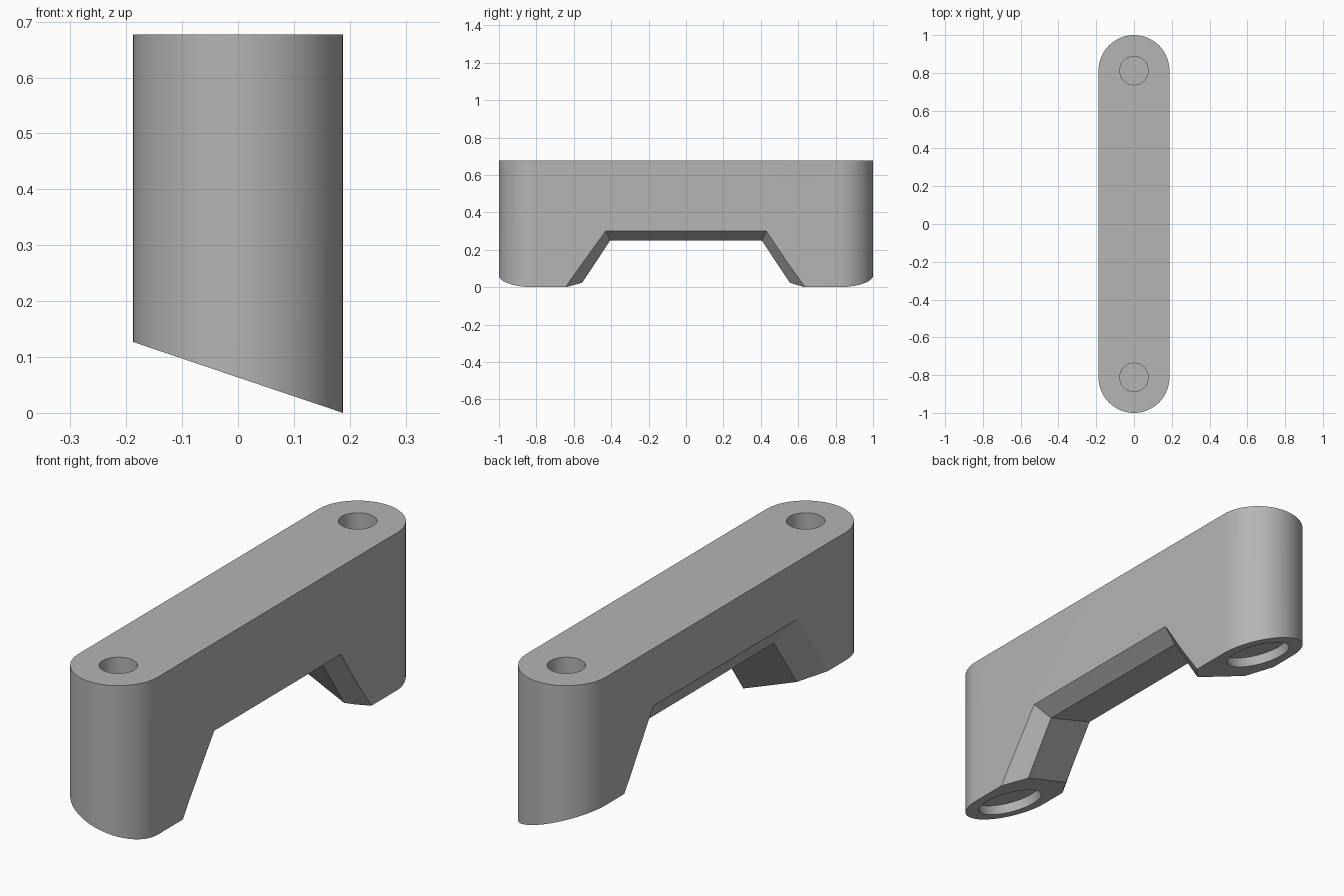
import bpy, bmesh, math
from mathutils import Matrix, Vector

cube = bpy.data.objects.get("Cube")
if cube:
    bpy.data.objects.remove(cube, do_unlink=True)

HALF, TOP, RISE = 0.188, 0.677, 0.127      # half width, height, rise of the sloped foot
END = 1 - HALF                             # centre of each rounded end
SLOPE = RISE / (2 * HALF)

grey = bpy.data.materials.new("grey_plastic")
grey.use_nodes = True
colour = (0.46, 0.46, 0.46, 1)
grey.diffuse_color = colour
grey.node_tree.nodes["Principled BSDF"].inputs["Base Color"].default_value = colour


def foot_z(x):
    return (HALF - x) * SLOPE


def make(name, bm):
    bmesh.ops.recalc_face_normals(bm, faces=bm.faces)
    mesh = bpy.data.meshes.new(name)
    bm.to_mesh(mesh)
    bm.free()
    mesh.materials.append(grey)
    obj = bpy.data.objects.new(name, mesh)
    bpy.context.collection.objects.link(obj)
    return obj


def loft(name, rings):
    bm = bmesh.new()
    loops = [[bm.verts.new(p) for p in ring] for ring in rings]
    n = len(loops[0])
    for a, b in zip(loops, loops[1:]):
        for i in range(n):
            j = (i + 1) % n
            bm.faces.new((a[i], a[j], b[j], b[i]))
    bm.faces.new(loops[0])
    bm.faces.new(loops[-1])
    return make(name, bm)


def cylinder(name, radius, depth, matrix):
    bm = bmesh.new()
    bmesh.ops.create_cone(bm, cap_ends=True, segments=64, radius1=radius,
                          radius2=radius, depth=depth, matrix=matrix)
    return make(name, bm)


# Handle body: a rounded bar with a sloped foot
outline = []
for start, centre in ((0, END), (math.pi, -END)):
    for i in range(33):
        a = start + math.pi * i / 32
        outline.append((HALF * math.cos(a), centre + HALF * math.sin(a)))
body = loft("handle_body", [[(x, y, foot_z(x)) for x, y in outline],
                            [(x, y, TOP) for x, y in outline]])

# Grip opening with bevelled rims: x, half length at foot, half length at top, top height
sections = [(HALF, 0.64, 0.43, 0.30), (0.116, 0.555, 0.405, 0.25),
            (-0.117, 0.585, 0.43, 0.329), (-HALF, 0.69, 0.49, 0.43)]


def extend(edge, inner):
    return tuple(2 * e - i for e, i in zip(edge, inner))


sections[0] = extend(sections[0], sections[1])
sections[-1] = extend(sections[-1], sections[-2])
rings = []
for x, low, high, z in sections:
    bottom = foot_z(x) - 0.1
    wide = low + (low - high) / (z - foot_z(x)) * 0.1
    rings.append([(x, -wide, bottom), (x, -high, z), (x, high, z), (x, wide, bottom)])
cutters = [loft("grip_opening_cutter", rings)]

# Screw holes in the top and shallow round recesses in the feet
tilt = Matrix.Rotation(math.atan(SLOPE), 4, 'Y')
for side, y in (("front", -END), ("back", END)):
    hole = Matrix.Translation(Vector((0, y, TOP)))
    recess = Matrix.Translation(Vector((0, y, foot_z(0)))) @ tilt
    cutters.append(cylinder(side + "_screw_hole_cutter", 0.075, 0.7, hole))
    cutters.append(cylinder(side + "_foot_recess_cutter", 0.135, 0.08, recess))

for cutter in cutters:
    cutter.hide_render = True
    cutter.hide_set(True)
    cut = body.modifiers.new(cutter.name, 'BOOLEAN')
    cut.operation = 'DIFFERENCE'
    cut.solver = 'EXACT'
    cut.object = cutter

# Apply the cuts, then shade the curved walls smooth
bpy.ops.object.select_all(action='DESELECT')
body.select_set(True)
bpy.context.view_layer.objects.active = body
for cutter in cutters:
    bpy.ops.object.modifier_apply(modifier=cutter.name)
    bpy.data.objects.remove(cutter, do_unlink=True)
bpy.ops.object.shade_smooth_by_angle(angle=math.radians(25))
